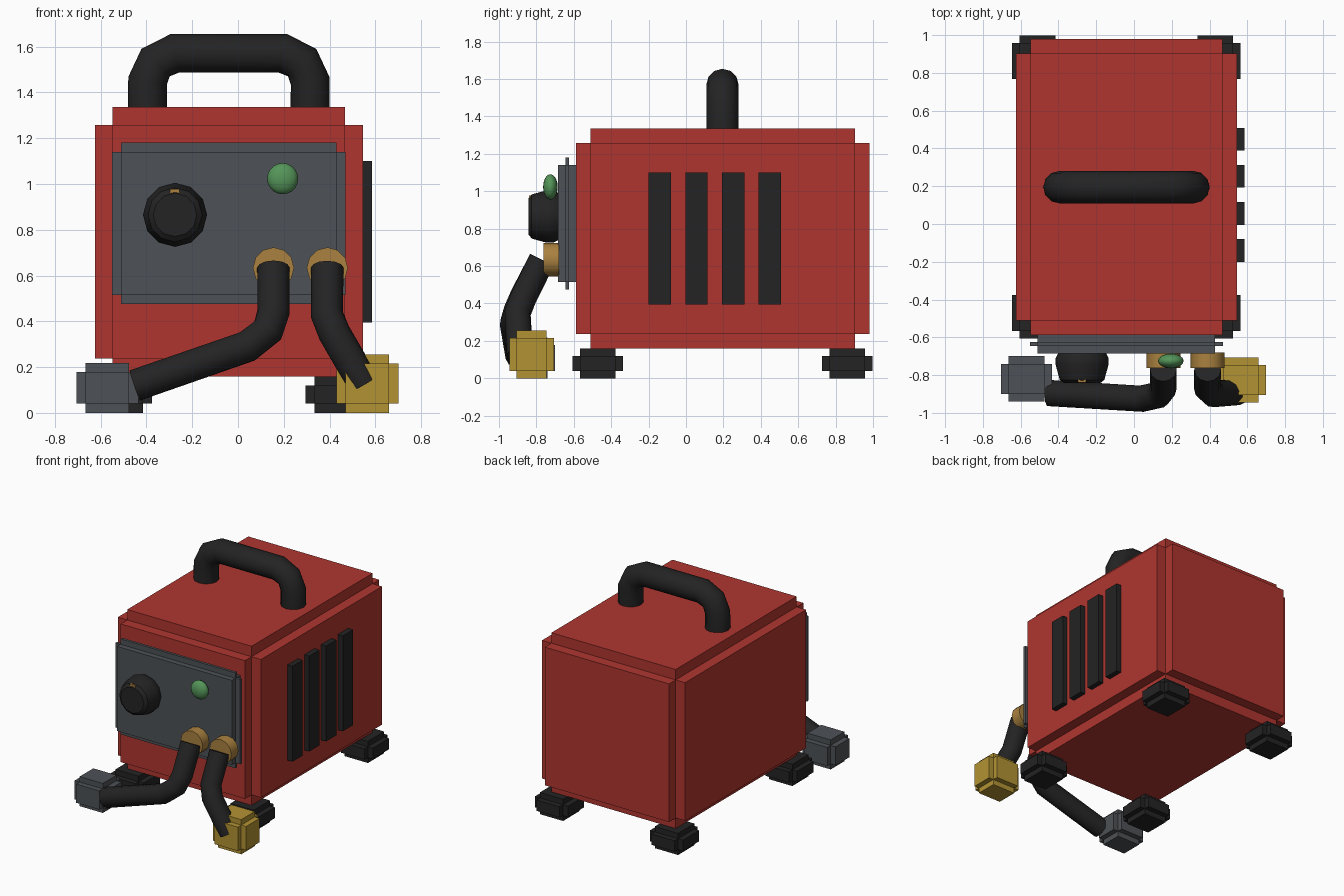
import bpy
import bmesh
import math
from mathutils import Matrix, Vector

if "Cube" in bpy.data.objects:
    bpy.data.objects.remove(bpy.data.objects["Cube"])


def material(name, rgb):
    m = bpy.data.materials.new(name)
    m.use_nodes = True
    m.diffuse_color = (*rgb, 1)
    m.node_tree.nodes["Principled BSDF"].inputs["Base Color"].default_value = (*rgb, 1)
    return m


RED = material("red paint", (0.43, 0.036, 0.028))
GREY = material("slate grey", (0.075, 0.083, 0.092))
BLACK = material("black rubber", (0.017, 0.017, 0.017))
BRASS = material("brass", (0.40, 0.22, 0.05))
YELLOW = material("yellow", (0.45, 0.29, 0.033))
GREEN = material("green lamp", (0.09, 0.30, 0.10))


def finish(name, bm, mat, smooth=None):
    bmesh.ops.recalc_face_normals(bm, faces=bm.faces)
    me = bpy.data.meshes.new(name)
    bm.to_mesh(me)
    bm.free()
    me.materials.append(mat)
    ob = bpy.data.objects.new(name, me)
    bpy.context.collection.objects.link(ob)
    if smooth:
        shade(ob, smooth)
    return ob


def shade(ob, angle):
    bpy.ops.object.select_all(action="DESELECT")
    ob.select_set(True)
    bpy.context.view_layer.objects.active = ob
    bpy.ops.object.shade_smooth_by_angle(angle=math.radians(angle))


def block(name, lo, hi, mat, step=0.0):
    """Box; with a step, three crossed boxes that leave notched edges."""
    bm = bmesh.new()
    lo, hi = Vector(lo), Vector(hi)
    for axis in range(3 if step else 1):
        inset = Vector([0 if i == axis else step for i in range(3)])
        size = hi - lo - 2 * inset
        bmesh.ops.create_cube(bm, size=1, matrix=Matrix.Translation((lo + hi) / 2)
                              @ Matrix.Diagonal((*size, 1)))
    return finish(name, bm, mat)


def turned(name, x, z, profile, sides, mat):
    """Solid of (y, radius) rings around an axis pointing forward."""
    bm = bmesh.new()
    rings = [[bm.verts.new((x + r * math.sin(math.tau * i / sides), y,
                            z + r * math.cos(math.tau * i / sides)))
              for i in range(sides)] for y, r in profile]
    for a, b in zip(rings, rings[1:]):
        for i in range(sides):
            j = (i + 1) % sides
            bm.faces.new((a[i], a[j], b[j], b[i]))
    bm.faces.new(rings[0])
    bm.faces.new(rings[-1])
    return finish(name, bm, mat, 35)


def tube(name, points, radius, mat):
    cu = bpy.data.curves.new(name, "CURVE")
    cu.dimensions = "3D"
    cu.bevel_depth = radius
    cu.bevel_resolution = 4
    cu.use_fill_caps = True
    sp = cu.splines.new("POLY")
    sp.points.add(len(points) - 1)
    for p, co in zip(sp.points, points):
        p.co = (*co, 1)
    cu.materials.append(mat)
    ob = bpy.data.objects.new(name, cu)
    bpy.context.collection.objects.link(ob)
    bpy.ops.object.select_all(action="DESELECT")
    ob.select_set(True)
    bpy.context.view_layer.objects.active = ob
    bpy.ops.object.convert(target="MESH")
    shade(bpy.context.object, 40)


# Casing and front panel
CX, CY = -0.04, 0.195
block("casing", (-0.625, -0.587, 0.16), (0.545, 0.98, 1.335), RED, 0.077)
block("front_panel", (-0.55, -0.685, 0.475), (0.47, -0.585, 1.18), GREY, 0.04)

# Feet
for side, sx in (("left", 1), ("right", -1)):
    for end, sy in (("back", 1), ("front", -1)):
        x, y = CX + sx * 0.47, CY + sy * 0.667
        block(f"{end}_{side}_foot", (x - 0.135, y - 0.135, 0),
              (x + 0.135, y + 0.135, 0.16), BLACK, 0.04)

# Vent bars on the left side
for i in range(4):
    y = -0.14 + i * 0.196
    block(f"vent_bar_{i + 1}", (0.53, y - 0.06, 0.395), (0.585, y + 0.06, 1.1), BLACK)

# Carrying handle
half = [(0.355, 1.30), (0.355, 1.45), (0.32, 1.53), (0.235, 1.571)]
arch = [(CX - x, CY, z) for x, z in half] + [(CX + x, CY, z) for x, z in reversed(half)]
tube("handle", arch, 0.086, BLACK)

# Control knob with its pointer mark, and the lamp
turned("knob", -0.275, 0.865, [(-0.68, 0.125), (-0.71, 0.14), (-0.745, 0.14),
                               (-0.825, 0.118), (-0.843, 0.095)], 12, BLACK)
block("knob_mark", (-0.297, -0.84, 0.955), (-0.255, -0.80, 0.978), BRASS)
bm = bmesh.new()
bmesh.ops.create_uvsphere(bm, u_segments=16, v_segments=10, radius=1,
                          matrix=Matrix.Translation((0.195, -0.725, 1.023))
                          @ Matrix.Diagonal((0.068, 0.039, 0.068, 1)))
finish("lamp", bm, GREEN, 40)

# Cable sockets
for side, x in (("right", 0.155), ("left", 0.39)):
    turned(f"{side}_socket", x, 0.633, [(-0.68, 0.09), (-0.762, 0.09)], 12, BRASS)

# Cables and the plugs at their ends
tube("right_cable", [(0.155, -0.77, 0.633), (0.155, -0.87, 0.44), (0.13, -0.905, 0.36),
                     (0.04, -0.925, 0.29), (-0.45, -0.895, 0.12)], 0.071, BLACK)
tube("left_cable", [(0.39, -0.77, 0.633), (0.388, -0.87, 0.43), (0.42, -0.90, 0.35),
                    (0.55, -0.888, 0.125)], 0.071, BLACK)
block("right_plug", (-0.705, -0.94, 0), (-0.435, -0.70, 0.218), GREY, 0.04)
block("left_plug", (0.43, -0.945, 0), (0.70, -0.707, 0.256), YELLOW, 0.04)
